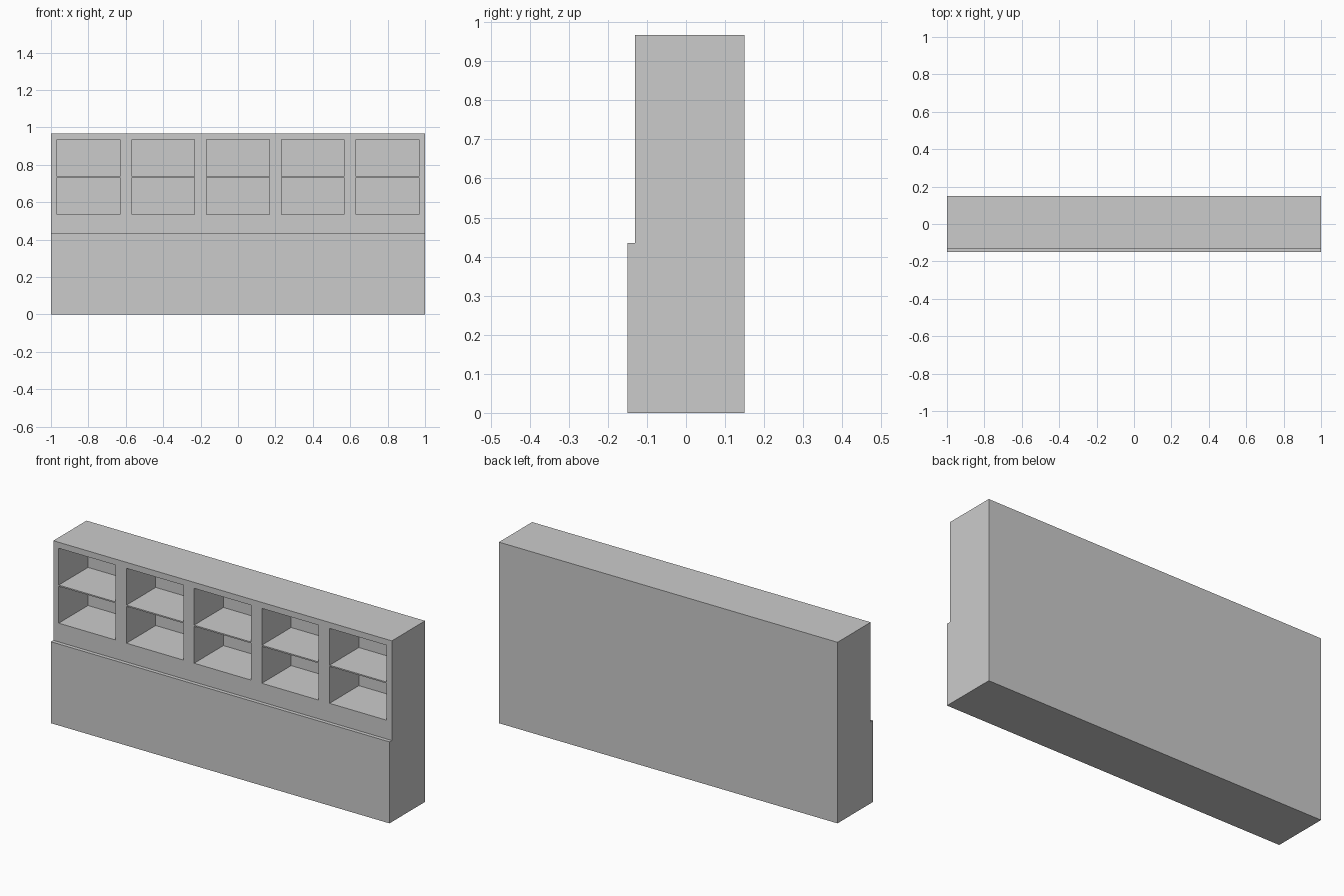
import bpy, bmesh

if "Cube" in bpy.data.objects:
    bpy.data.objects.remove(bpy.data.objects["Cube"])

FRONT, BASE_FRONT, BACK = -0.13, -0.15, 0.15
TOP, LEDGE = 0.967, 0.435
BAY_W, BAY_BOTTOM, BAY_TOP, BAY_BACK = 0.336, 0.535, 0.935, 0.117
SHELF_Z, SHELF_T = 0.735, 0.007


def box(name, x0, x1, y0, y1, z0, z1):
    bpy.ops.mesh.primitive_cube_add(size=1)
    ob = bpy.context.object
    ob.name = name
    for v in ob.data.vertices:
        v.co.x = x1 if v.co.x > 0 else x0
        v.co.y = y1 if v.co.y > 0 else y0
        v.co.z = z1 if v.co.z > 0 else z0
    return ob


# Cabinet body: stepped side profile extruded along x
profile = [(BASE_FRONT, 0), (BACK, 0), (BACK, TOP), (FRONT, TOP),
           (FRONT, LEDGE), (BASE_FRONT, LEDGE)]
bm = bmesh.new()
face = bm.faces.new([bm.verts.new((-1, y, z)) for y, z in profile])
ext = bmesh.ops.extrude_face_region(bm, geom=[face])
bmesh.ops.translate(bm, vec=(2, 0, 0),
                    verts=[e for e in ext["geom"] if isinstance(e, bmesh.types.BMVert)])
bmesh.ops.recalc_face_normals(bm, faces=bm.faces)
mesh = bpy.data.meshes.new("cabinet_body")
bm.to_mesh(mesh)
bm.free()
body = bpy.data.objects.new("cabinet_body", mesh)
bpy.context.collection.objects.link(body)

# Five open bays cut into the upper front
for i in range(5):
    cx = (i - 2) * 0.4
    x0, x1 = cx - BAY_W / 2, cx + BAY_W / 2
    cutter = box("bay_cutter", x0, x1, FRONT - 0.1, BAY_BACK, BAY_BOTTOM, BAY_TOP)
    mod = body.modifiers.new("bay", "BOOLEAN")
    mod.operation = "DIFFERENCE"
    mod.solver = "EXACT"
    mod.object = cutter
    bpy.context.view_layer.objects.active = body
    bpy.ops.object.modifier_apply(modifier=mod.name)
    bpy.data.objects.remove(cutter)

    # Thin shelf dividing the bay into two cubbies
    box(f"shelf_{i + 1}", x0, x1, FRONT, BAY_BACK,
        SHELF_Z - SHELF_T / 2, SHELF_Z + SHELF_T / 2)
